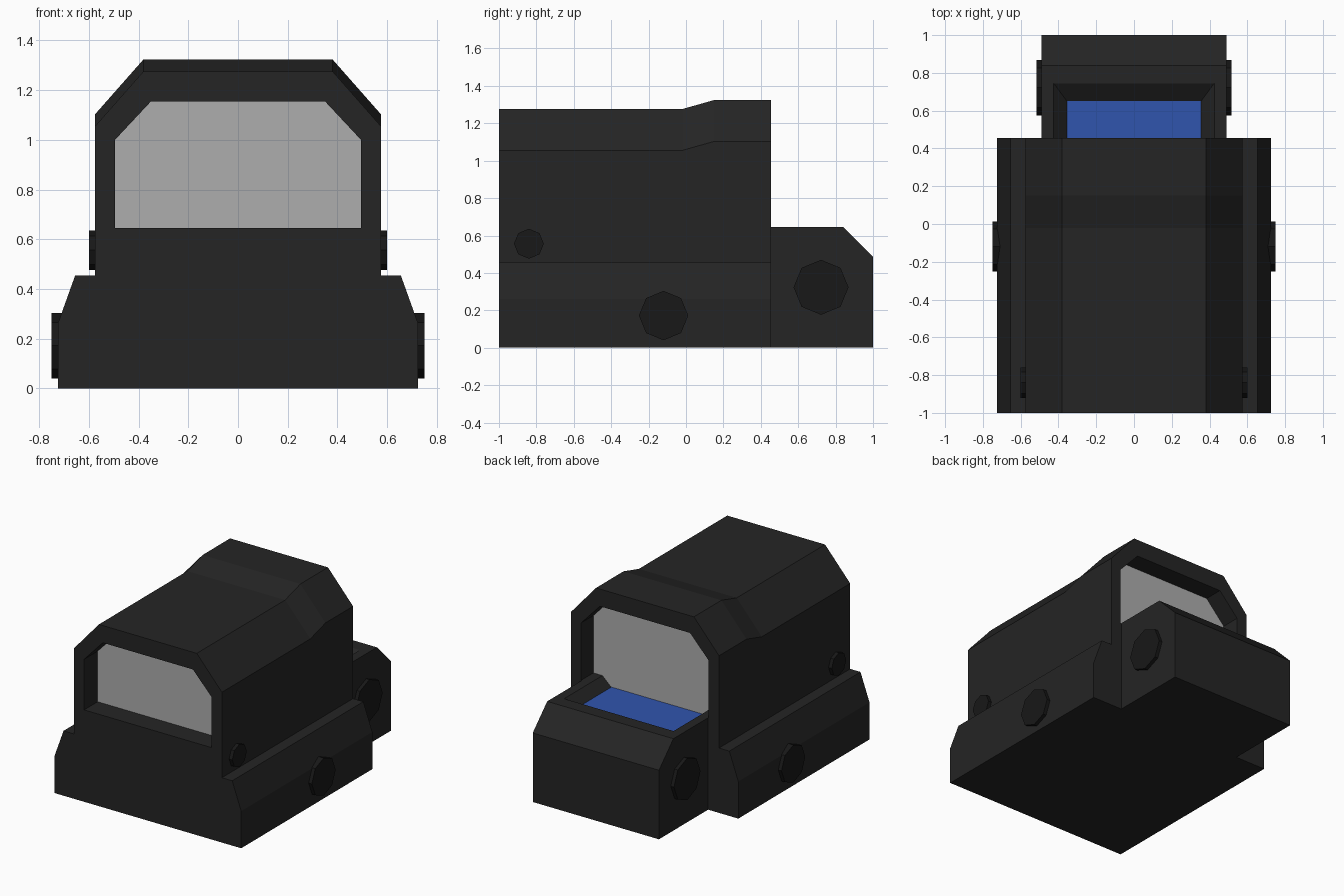
import bpy, bmesh, math
from mathutils import Matrix

if "Cube" in bpy.data.objects:
    bpy.data.objects.remove(bpy.data.objects["Cube"])


def material(name, rgb):
    m = bpy.data.materials.new(name)
    m.diffuse_color = (*rgb, 1)
    m.use_nodes = True
    m.node_tree.nodes["Principled BSDF"].inputs["Base Color"].default_value = m.diffuse_color
    return m


BODY = material("body_black", (0.018, 0.018, 0.018))
KNOB = material("knob_black", (0.009, 0.009, 0.009))
GLASS = material("lens_grey", (0.42, 0.42, 0.42))
BLUE = material("emitter_blue", (0.03, 0.09, 0.42))


def make(name, bm, mat):
    bmesh.ops.recalc_face_normals(bm, faces=bm.faces[:])
    me = bpy.data.meshes.new(name)
    bm.to_mesh(me)
    bm.free()
    ob = bpy.data.objects.new(name, me)
    me.materials.append(mat)
    bpy.context.collection.objects.link(ob)
    return ob


def skin(name, rings, mat):
    """Join matching rings of points into a closed solid."""
    bm = bmesh.new()
    vs = [[bm.verts.new(p) for p in r] for r in rings]
    n = len(vs[0])
    for a, b in zip(vs, vs[1:]):
        for i in range(n):
            j = (i + 1) % n
            bm.faces.new((a[i], a[j], b[j], b[i]))
    bm.faces.new(vs[0])
    bm.faces.new(vs[-1])
    return make(name, bm, mat)


def loft(name, half, stations, mat):
    """Mirror a half profile (x, z) and run it along y, raising the roof points."""
    full = half + [(-x, z) for x, z in reversed(half)]
    return skin(name, [[(x, y, z + (lift if z > 0.9 else 0)) for x, z in full]
                       for y, lift in stations], mat)


def cut(ob, cutter):
    mod = ob.modifiers.new("cut", 'BOOLEAN')
    mod.operation = 'DIFFERENCE'
    mod.solver = 'EXACT'
    mod.object = cutter
    bpy.context.view_layer.objects.active = ob
    bpy.ops.object.modifier_apply(modifier=mod.name)


# housing with stepped roof
LIFT = 0.048
housing = loft("housing",
               [(0.725, 0), (0.725, 0.26), (0.655, 0.455), (0.575, 0.455),
                (0.575, 1.055), (0.38, 1.276)],
               [(-1, 0), (-0.02, 0), (0.15, LIFT), (0.455, LIFT)], BODY)

# rear block, side profile run across x
side = [(0.455, 0), (1, 0), (1, 0.485), (0.84, 0.645), (0.455, 0.645)]
rear_block = skin("rear_block", [[(x, y, z) for y, z in side] for x in (-0.49, 0.49)], BODY)

# viewing tunnel cutter
window = [(0.495, 0.645), (0.495, 1.0), (0.35, 1.155)]
tunnel = loft("tunnel_cutter", window,
              [(-1.05, 0), (-0.02, 0), (0.15, LIFT), (0.5, LIFT)], BODY)


# sloped emitter pocket cutter
def pocket_ring(z):
    t = (z - 0.58) / 0.065
    x, y = 0.355 + 0.07 * t, 0.65 + 0.095 * t
    return [(-x, 0.31, z), (x, 0.31, z), (x, y, z), (-x, y, z)]


pocket = skin("pocket_cutter", [pocket_ring(0.58), pocket_ring(0.67)], BODY)

cut(housing, tunnel)
cut(housing, pocket)
cut(rear_block, pocket)
for c in (tunnel, pocket):
    bpy.data.objects.remove(c)

# lenses
loft("front_lens", window, [(-0.85, 0), (-0.83, 0)], GLASS)
loft("rear_lens", [(0.355, 0.58), (0.425, 0.645)] + window,
     [(0.30, LIFT), (0.32, LIFT)], GLASS)

# emitter plate on the pocket floor
skin("emitter_plate", [[(-0.355, 0.32, z), (0.355, 0.32, z), (0.355, 0.65, z), (-0.355, 0.65, z)]
                       for z in (0.57, 0.583)], BLUE)

# eight-sided knobs on both sides: name, outer x, y, z, radius, inner x
for name, x1, y, z, r, x0 in (("adjuster_knob", 0.75, -0.12, 0.172, 0.132, 0.64),
                              ("battery_cap", 0.515, 0.722, 0.323, 0.147, 0.45),
                              ("side_screw", 0.60, -0.84, 0.556, 0.08, 0.55)):
    for s, tag in ((1, "right"), (-1, "left")):
        bm = bmesh.new()
        bmesh.ops.create_cone(bm, cap_ends=True, segments=8, radius1=r, radius2=r, depth=x1 - x0,
                              matrix=Matrix.Translation((s * (x0 + x1) / 2, y, z))
                              @ Matrix.Rotation(math.pi / 2, 4, 'Y'))
        make(f"{name}_{tag}", bm, KNOB)
